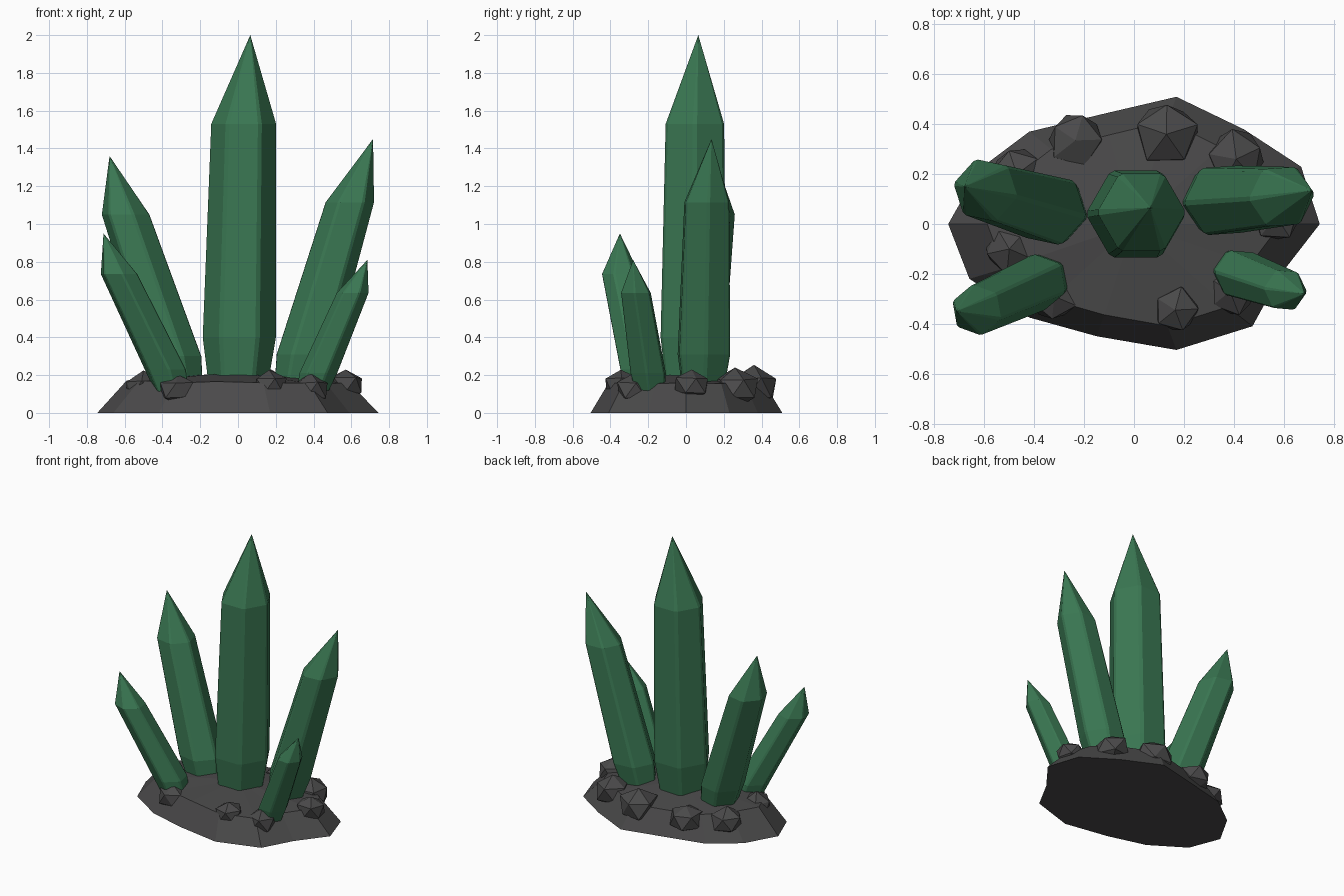
import bpy, bmesh, math, random
from mathutils import Vector

if "Cube" in bpy.data.objects:
    bpy.data.objects.remove(bpy.data.objects["Cube"])
random.seed(4)


def material(name, col):
    m = bpy.data.materials.new(name)
    m.diffuse_color = (*col, 1)
    m.use_nodes = True
    m.node_tree.nodes["Principled BSDF"].inputs["Base Color"].default_value = m.diffuse_color
    return m


GREEN = material("crystal green", (0.042, 0.185, 0.085))
ROCK = material("dark rock", (0.068, 0.067, 0.068))


def finish(bm, name, mat):
    bmesh.ops.recalc_face_normals(bm, faces=bm.faces)
    me = bpy.data.meshes.new(name)
    bm.to_mesh(me)
    bm.free()
    me.materials.append(mat)
    ob = bpy.data.objects.new(name, me)
    bpy.context.collection.objects.link(ob)
    return ob


def loft(name, rings, tip, mat):
    """Skin a stack of equal-sized rings, close the bottom, fan to a tip."""
    bm = bmesh.new()
    rows = [[bm.verts.new(p) for p in r] for r in rings]
    n = len(rows[0])
    bm.faces.new(rows[0])
    top = bm.verts.new(tip)
    for i in range(n):
        j = (i + 1) % n
        for a, b in zip(rows, rows[1:]):
            bm.faces.new((a[i], a[j], b[j], b[i]))
        bm.faces.new((rows[-1][i], rows[-1][j], top))
    return finish(bm, name, mat)


def hexagon(cx, cy, z, r, rot):
    """Level hexagon with narrowly chamfered corners."""
    pts = []
    for k in range(6):
        for d in (-4, 4):
            a = math.radians(rot + 60 * k + d)
            pts.append((cx + r * math.cos(a), cy + r * math.sin(a), z))
    return pts


# Crystals: rotation, foot / waist / shoulder rings (x, y, z, radius), tip
crystals = {
    "main_crystal": (0, (0.0, 0.033, 0.1, 0.15), (0.007, 0.04, 0.4, 0.194),
                     (0.03, 0.047, 1.53, 0.172), (0.065, 0.065, 2.0)),
    "left_crystal": (-12, (-0.295, 0.05, 0.1, 0.112), (-0.34, 0.06, 0.3, 0.147),
                     (-0.595, 0.135, 1.05, 0.127), (-0.68, 0.15, 1.36)),
    "right_crystal": (4, (0.305, 0.09, 0.1, 0.115), (0.355, 0.095, 0.31, 0.15),
                      (0.592, 0.11, 1.115, 0.128), (0.715, 0.135, 1.45)),
    "small_left_crystal": (-20, (-0.34, -0.215, 0.08, 0.088), (-0.385, -0.235, 0.23, 0.113),
                           (-0.63, -0.345, 0.735, 0.1), (-0.712, -0.35, 0.95)),
    "small_right_crystal": (-5, (0.385, -0.185, 0.08, 0.078), (0.425, -0.2, 0.21, 0.1),
                            (0.607, -0.265, 0.635, 0.084), (0.685, -0.28, 0.81)),
}
for name, (rot, *rings, tip) in crystals.items():
    loft(name, [hexagon(*r, rot) for r in rings], tip, GREEN)

# Rock base: irregular outline drawn in to a nearly flat top
outline = [(0.745, 0), (0.67, 0.23), (0.44, 0.38), (0.17, 0.51), (-0.13, 0.44),
           (-0.42, 0.37), (-0.62, 0.22), (-0.745, 0), (-0.66, -0.22), (-0.42, -0.375),
           (-0.15, -0.45), (0.17, -0.505), (0.475, -0.41), (0.59, -0.2)]
low = [(x, y, 0) for x, y in outline]
high = [(x * 0.79, y * 0.81, 0.165 + random.uniform(-0.012, 0.012)) for x, y in outline]
loft("rock_base", [low, high], (0, 0, 0.215), ROCK)

# Pebbles round the rim: x, y, z, radius
pebbles = [(-0.235, 0.335, 0.125, 0.115), (0.13, 0.36, 0.13, 0.138), (0.41, 0.26, 0.13, 0.13),
           (-0.47, 0.2, 0.12, 0.115), (-0.5, -0.1, 0.125, 0.11), (-0.32, -0.29, 0.12, 0.1),
           (0.165, -0.345, 0.145, 0.1), (0.385, -0.27, 0.12, 0.105), (0.57, 0.03, 0.145, 0.105)]
for i, (x, y, z, r) in enumerate(pebbles):
    bm = bmesh.new()
    bmesh.ops.create_icosphere(bm, subdivisions=1, radius=r)
    for v in bm.verts:
        v.co *= random.uniform(0.9, 1.08)
        v.co.z *= 0.85
    ob = finish(bm, f"pebble_{i + 1}", ROCK)
    ob.location = (x, y, z)
    ob.rotation_euler = (0, 0, random.uniform(0, 6.28))
